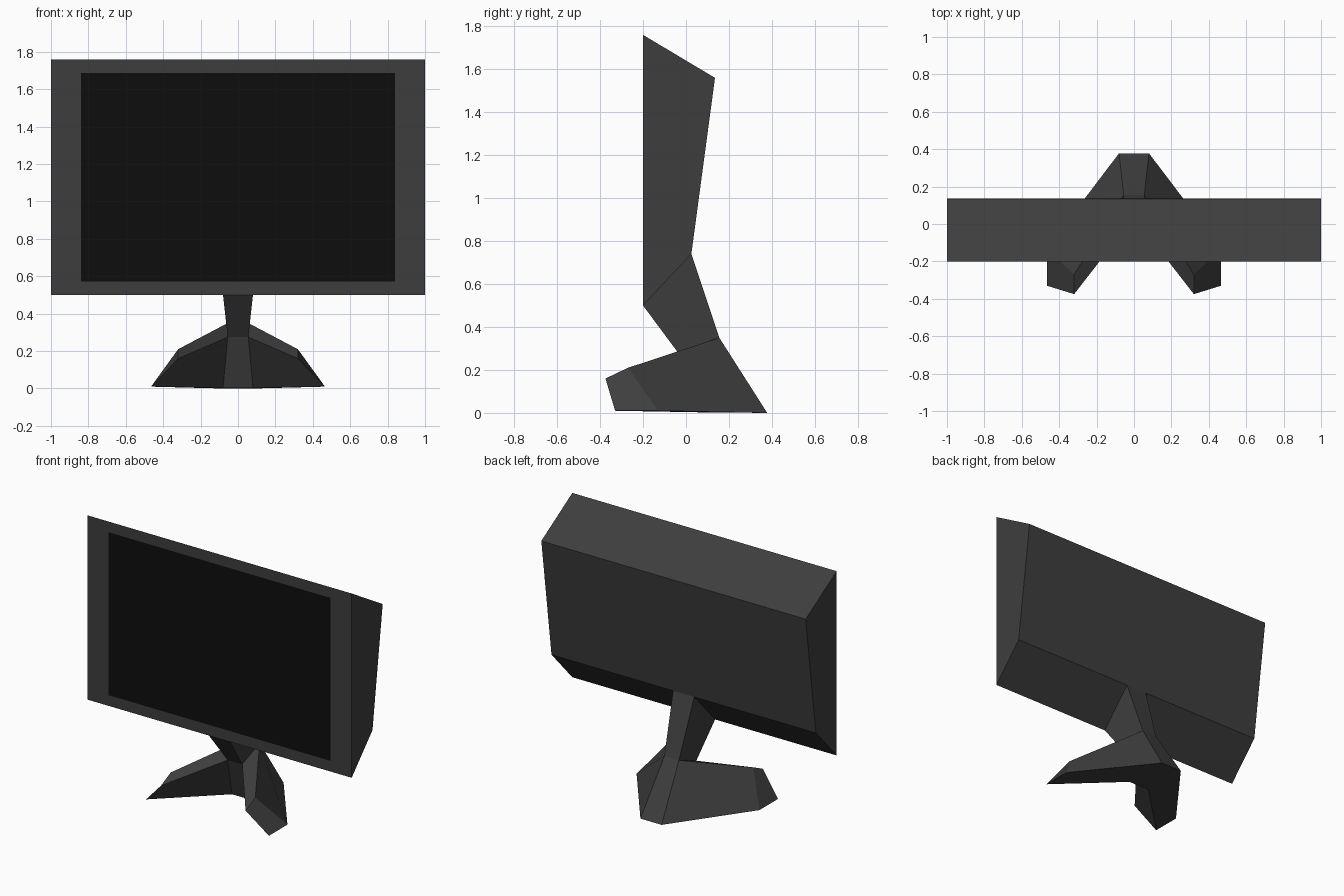
import bpy
import bmesh

cube = bpy.data.objects.get("Cube")
if cube:
    bpy.data.objects.remove(cube, do_unlink=True)


def make_material(name, value):
    mat = bpy.data.materials.new(name)
    mat.use_nodes = True
    colour = (value, value, value, 1)
    mat.diffuse_color = colour
    mat.node_tree.nodes["Principled BSDF"].inputs["Base Color"].default_value = colour
    return mat


casing_grey = make_material("casing_grey", 0.048)
screen_black = make_material("screen_black", 0.0043)


def finish(bm, name, *mats):
    bmesh.ops.recalc_face_normals(bm, faces=bm.faces)
    mesh = bpy.data.meshes.new(name)
    bm.to_mesh(mesh)
    bm.free()
    for mat in mats:
        mesh.materials.append(mat)
    obj = bpy.data.objects.new(name, mesh)
    bpy.context.collection.objects.link(obj)
    return obj


def symmetric(name, points, side_faces, strips):
    """Mirror named points and side faces across x, then join the halves with strips."""
    bm = bmesh.new()
    left = {k: bm.verts.new(p) for k, p in points.items()}
    right = {k: bm.verts.new((-x, y, z)) for k, (x, y, z) in points.items()}
    for face in side_faces:
        bm.faces.new([left[k] for k in face])
        bm.faces.new([right[k] for k in reversed(face)])
    for a, b in strips:
        bm.faces.new((left[a], right[a], right[b], left[b]))
    return finish(bm, name, casing_grey)


# Casing: side profile extruded across the full width, screen inset in its front face
profile = [(-0.2, 0.5), (-0.2, 1.76), (0.135, 1.56), (0.025, 0.74)]
bm = bmesh.new()
side = bm.faces.new([bm.verts.new((-1, y, z)) for y, z in profile])
extruded = bmesh.ops.extrude_face_region(bm, geom=[side], use_keep_orig=True)
for v in extruded["geom"]:
    if isinstance(v, bmesh.types.BMVert):
        v.co.x = 1
bmesh.ops.recalc_face_normals(bm, faces=bm.faces)
front = min(bm.faces, key=lambda f: f.calc_center_median().y)
bmesh.ops.inset_individual(bm, faces=[front], thickness=0.103)
for v in front.verts:
    v.co.x *= 0.84 / abs(v.co.x)
front.material_index = 1
finish(bm, "casing", casing_grey, screen_black)

# Joint between neck and base
joint_front = (0.055, -0.033, 0.275)
joint_back = (0.055, 0.155, 0.35)

# Neck: tapers down from the sloping underside of the casing
symmetric(
    "neck",
    {"top_front": (0.08, -0.2, 0.5), "top_back": (0.08, 0.025, 0.74),
     "low_front": joint_front, "low_back": joint_back},
    [("top_front", "top_back", "low_back", "low_front")],
    [("top_front", "low_front"), ("top_back", "low_back")],
)

# Base: two splayed legs meeting at a narrow centre block
symmetric(
    "base",
    {"top_front": joint_front, "top_back": joint_back,
     "low_front": (0.08, 0.05, 0.003), "low_back": (0.08, 0.378, 0),
     "toe_top": (0.32, -0.375, 0.16), "heel_top": (0.32, -0.27, 0.21),
     "toe_low": (0.465, -0.33, 0.01), "heel_low": (0.465, -0.13, 0.01)},
    [("top_back", "top_front", "toe_top", "heel_top"),
     ("top_back", "heel_top", "heel_low", "low_back"),
     ("heel_top", "toe_top", "toe_low", "heel_low"),
     ("top_front", "low_front", "toe_low", "toe_top"),
     ("low_back", "heel_low", "toe_low", "low_front")],
    [("top_front", "top_back"), ("top_back", "low_back"),
     ("low_back", "low_front"), ("low_front", "top_front")],
)
